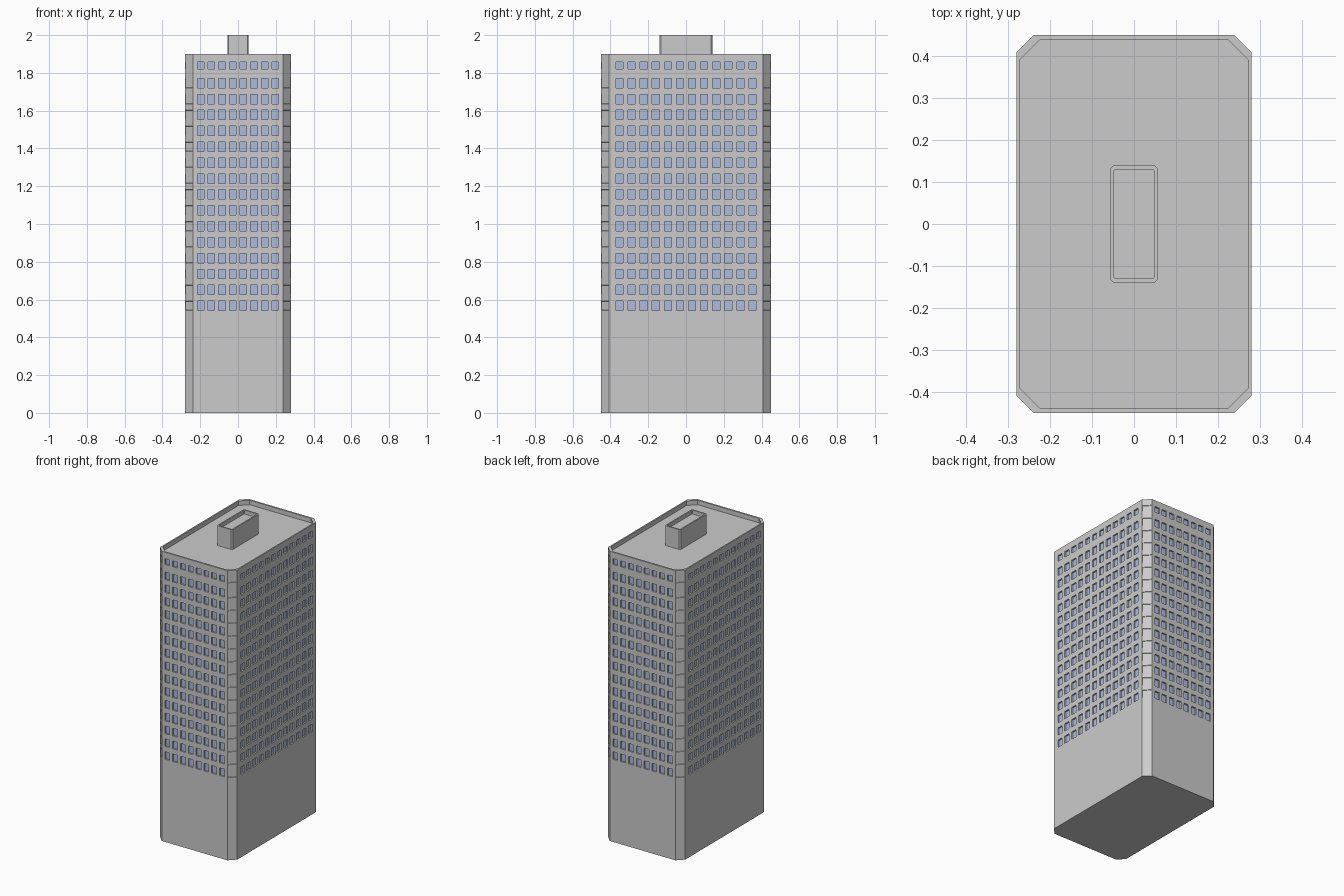
import bpy, bmesh
from mathutils import Vector

if "Cube" in bpy.data.objects:
    bpy.data.objects.remove(bpy.data.objects["Cube"])

HX, HY, CH = 0.28, 0.45, 0.042      # half sizes and corner chamfer
WALL_TOP = 1.88


def outline(hx, hy, c):
    """Chamfered rectangle, counter-clockwise from the front left."""
    return [(-hx + c, -hy), (hx - c, -hy), (hx, -hy + c), (hx, hy - c),
            (hx - c, hy), (-hx + c, hy), (-hx, hy - c), (-hx, -hy + c)]


def finish(name, bm, mats=()):
    me = bpy.data.meshes.new(name)
    bm.to_mesh(me)
    bm.free()
    for m in mats:
        me.materials.append(m)
    ob = bpy.data.objects.new(name, me)
    bpy.context.collection.objects.link(ob)
    return ob


def stack(name, rings):
    """Join chamfered outlines (hx, hy, chamfer, z) and cap the last one."""
    bm = bmesh.new()
    loops = [[bm.verts.new((x, y, z)) for x, y in outline(hx, hy, c)]
             for hx, hy, c, z in rings]
    for a, b in zip(loops, loops[1:]):
        for i in range(8):
            j = (i + 1) % 8
            bm.faces.new((a[i], a[j], b[j], b[i]))
    bm.faces.new(loops[-1])
    return finish(name, bm)


def material(name, rgb):
    m = bpy.data.materials.new(name)
    m.diffuse_color = (*rgb, 1)
    m.use_nodes = True
    m.node_tree.nodes["Principled BSDF"].inputs["Base Color"].default_value = m.diffuse_color
    return m


grey = material("wall_grey", (0.8, 0.8, 0.8))
glass = material("window_blue", (0.42, 0.5, 0.74))

# window rows: fifteen full ones and a shorter one at the top
levels = [0.0]
for i in range(15):
    zc = 0.567 + i * 0.0842
    levels += [zc - 0.025, zc + 0.025]
levels += [1.82, 1.858, WALL_TOP]

# perimeter split into columns: plain, window or corner
pts, kinds = [], []
corners = outline(HX, HY, CH)
for s in range(8):
    a, b = Vector(corners[s]), Vector(corners[(s + 1) % 8])
    pts.append(a)
    if s % 2:
        kinds.append("corner")
        continue
    n, span, w = (8, 0.198, 0.035) if s % 4 == 0 else (12, 0.352, 0.038)
    mid, d = (a + b) / 2, (b - a).normalized()
    for i in range(n):
        u = -span + 2 * span * i / (n - 1)
        pts += [mid + d * (u - w / 2), mid + d * (u + w / 2)]
        kinds += ["plain", "window"]
    kinds.append("plain")

# walls with recessed windows and shallow corner panels
bm = bmesh.new()
grid = [[bm.verts.new((p.x, p.y, z)) for p in pts] for z in levels]
windows, panels = [], []
for r in range(len(levels) - 1):
    for c, kind in enumerate(kinds):
        k = (c + 1) % len(pts)
        f = bm.faces.new((grid[r][c], grid[r][k], grid[r + 1][k], grid[r + 1][c]))
        if r % 2 and kind == "window":
            windows.append(f)
        elif r % 2 and kind == "corner":
            panels.append(f)
bm.faces.new(grid[0][::-1])
bm.normal_update()
bmesh.ops.inset_individual(bm, faces=panels, thickness=0.002, depth=-0.003)
for f in bmesh.ops.extrude_discrete_faces(bm, faces=windows)["faces"]:
    f.normal_update()
    f.material_index = 1
    bmesh.ops.translate(bm, verts=f.verts[:], vec=f.normal * -0.01)
finish("tower_walls", bm, (grey, glass))

# parapet with sunken roof
stack("roof_parapet", [(HX, HY, CH, WALL_TOP), (HX, HY, CH, 1.9),
                       (0.271, 0.439, 0.048, 1.9), (0.271, 0.439, 0.048, 1.87)])

# rooftop plant room with its own small parapet
stack("plant_room", [(0.056, 0.14, 0.007, 1.865), (0.056, 0.14, 0.007, 2.0),
                     (0.047, 0.13, 0.003, 2.0), (0.047, 0.13, 0.003, 1.975)])
